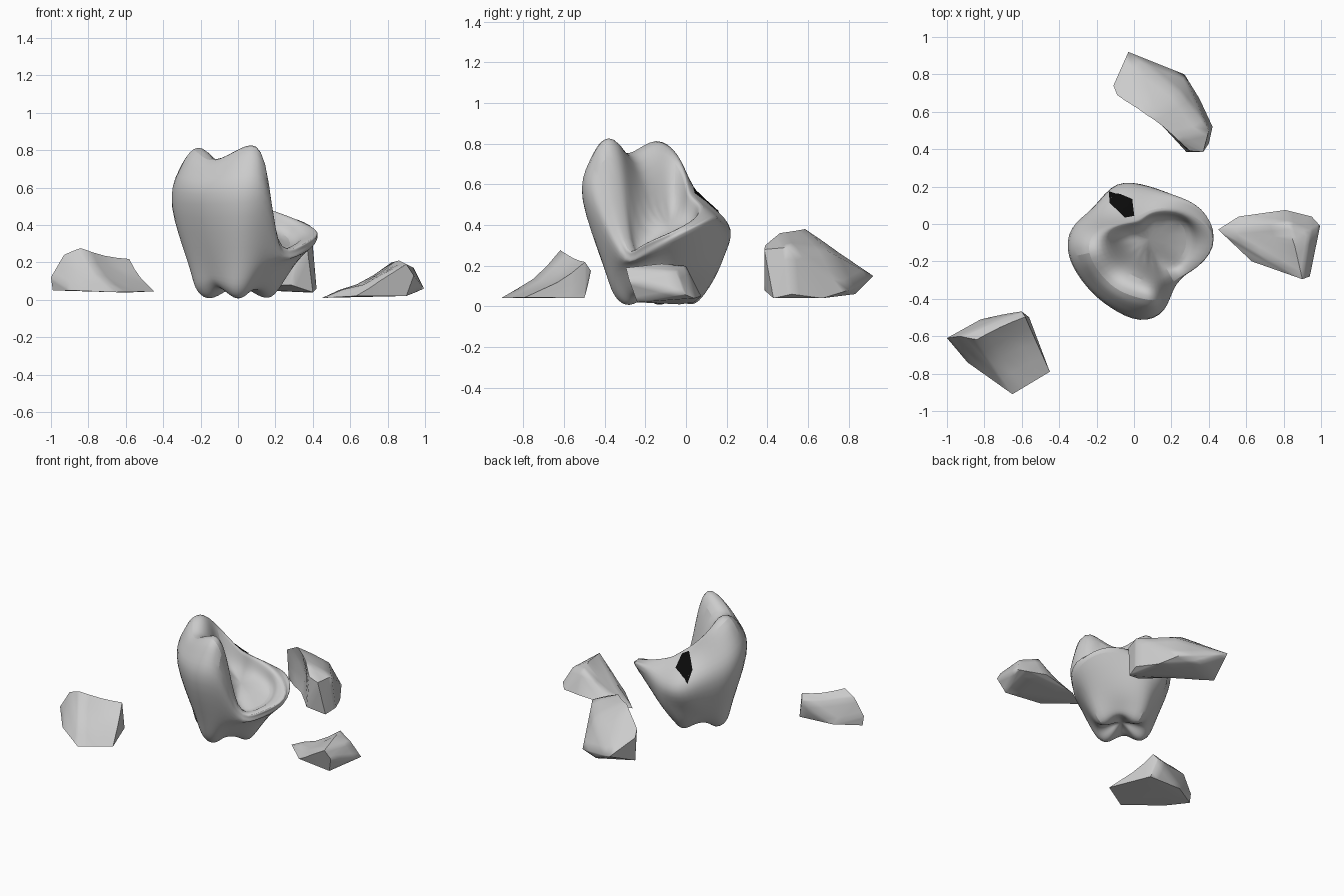
import bpy, bmesh
from math import radians, cos, sin
from mathutils import Vector
from mathutils.bvhtree import BVHTree

if "Cube" in bpy.data.objects:
    bpy.data.objects.remove(bpy.data.objects["Cube"], do_unlink=True)


def make_material(name, colour):
    mat = bpy.data.materials.new(name)
    mat.use_nodes = True
    mat.diffuse_color = colour
    mat.node_tree.nodes["Principled BSDF"].inputs["Base Color"].default_value = colour
    return mat


def add_object(name, bm, mat, angle):
    bmesh.ops.recalc_face_normals(bm, faces=bm.faces)
    mesh = bpy.data.meshes.new(name)
    bm.to_mesh(mesh)
    bm.free()
    obj = bpy.data.objects.new(name, mesh)
    bpy.context.collection.objects.link(obj)
    mesh.materials.append(mat)
    bpy.ops.object.select_all(action="DESELECT")
    obj.select_set(True)
    bpy.context.view_layer.objects.active = obj
    bpy.ops.object.shade_smooth_by_angle(angle=radians(angle))
    return obj


def tighten(obj, rounds, strength):
    """Move the cage outwards so the smoothed surface runs through its points."""
    targets = [v.co.copy() for v in obj.data.vertices]
    for _ in range(rounds):
        graph = bpy.context.evaluated_depsgraph_get()
        smooth = obj.evaluated_get(graph).data.vertices
        offsets = [t - smooth[i].co for i, t in enumerate(targets)]
        for v, offset in zip(obj.data.vertices, offsets):
            v.co += offset * strength
        obj.data.update()
        obj.update_tag()
        bpy.context.view_layer.update()


def polar(centre, angle, radius, height):
    a = radians(angle)
    return centre + Vector((cos(a) * radius, sin(a) * radius, height))


def add_chip(name, points, centre, reach, push):
    """Shard wrapped around its corners, with one shallow hollow pressed in."""
    bm = bmesh.new()
    for p in points:
        bm.verts.new(p)
    bmesh.ops.convex_hull(bm, input=bm.verts)
    loose = [v for v in bm.verts if not v.link_faces]
    bmesh.ops.delete(bm, geom=loose, context="VERTS")
    bmesh.ops.subdivide_edges(bm, edges=bm.edges, cuts=3, use_grid_fill=True)
    for v in bm.verts:
        near = 1 - (v.co - Vector(centre)).length_squared / reach ** 2
        if near > 0 and v.co.z > .055:
            v.co += Vector(push) * near ** 2
    add_object(name, bm, enamel, 55)


enamel = make_material("grey enamel", (0.6, 0.6, 0.6, 1))
decay = make_material("black decay", (0.003, 0.003, 0.003, 1))

# Broken tooth: one row per direction around the bowl
# angle, bulge radius and height, rim radius and height, inner radius and height
SECTIONS = [
    (0, .34, .31, .35, .36, .2, .3),
    (30, .32, .39, .26, .43, .19, .35),
    (60, .27, .4, .19, .48, .13, .4),
    (90, .28, .35, .15, .51, .1, .43),
    (120, .35, .35, .13, .55, .08, .45),
    (150, .34, .4, .19, .62, .11, .49),
    (172, .42, .46, .29, .74, .15, .51),
    (193, .44, .52, .33, .81, .14, .52),
    (218, .42, .52, .32, .75, .12, .5),
    (240, .42, .52, .32, .76, .12, .48),
    (263, .44, .52, .32, .81, .14, .45),
    (282, .39, .5, .33, .74, .16, .37),
    (300, .28, .24, .26, .31, .18, .29),
    (330, .29, .24, .3, .3, .2, .28),
]
BOWL = Vector((.08, -.08, 0))
ROOT = Vector((0, -.13, 0))

bm = bmesh.new()
loops = []
for ang, rb, zb, rr, zr, ri, zi in SECTIONS:
    lobe = cos(4 * radians(ang))
    column = [
        polar(ROOT, ang, .09, .05 - .02 * lobe),
        polar(ROOT, ang, .155 + .01 * lobe, .035 - .03 * lobe),
        polar(ROOT, ang, .21 + .02 * lobe, .085 - .02 * lobe),
        polar(ROOT.lerp(BOWL, .3), ang, .27 + .02 * lobe, .2),
        polar(BOWL, ang, rb, zb),
        polar(BOWL, ang, rb * .65 + rr * .35, zb * .4 + zr * .6),
        polar(BOWL, ang, rr, zr),
        polar(BOWL, ang, rr * .45 + ri * .55, zr * .85 + zi * .15),
        polar(BOWL, ang, ri, zi),
    ]
    loops.append([bm.verts.new(p) for p in column])
bottom = bm.verts.new(ROOT + Vector((0, 0, .08)))
floor = bm.verts.new(BOWL + Vector((0, 0, .38)))
for here, there in zip(loops, loops[1:] + loops[:1]):
    for k in range(len(here) - 1):
        bm.faces.new((here[k], there[k], there[k + 1], here[k + 1]))
    bm.faces.new((bottom, there[0], here[0]))
    bm.faces.new((here[-1], there[-1], floor))
tooth = add_object("broken_tooth", bm, enamel, 55)
sub = tooth.modifiers.new("Smooth form", "SUBSURF")
sub.levels = sub.render_levels = 2
tighten(tooth, 3, .7)
bpy.ops.object.modifier_apply(modifier=sub.name)

# Decay spot: thin plate laid on the back slope
tree = BVHTree.FromPolygons([v.co for v in tooth.data.vertices],
                            [p.vertices for p in tooth.data.polygons])
outline = [(-.13, .17), (-.07, .155), (-.01, .13), (0, .04),
           (-.05, .03), (-.09, .07), (-.13, .11)]
middle = Vector((-.06, .1))
bm = bmesh.new()
rings = []
for scale in (.01, .35, .7, 1):
    ring = []
    for p in outline:
        q = middle.lerp(Vector(p), scale)
        hit, normal, _, _ = tree.ray_cast(Vector((q.x, q.y, 2)), Vector((0, 0, -1)))
        ring.append(bm.verts.new(hit + normal * .006))
    rings.append(ring)
for inner, outer in zip(rings, rings[1:]):
    for k in range(len(outline)):
        j = (k + 1) % len(outline)
        bm.faces.new((inner[k], inner[j], outer[j], outer[k]))
bm.faces.new(rings[0])
add_object("decay_spot", bm, decay, 40)

# Loose chips
add_chip("front_chip", [
    (-.84, -.62, .28), (-.93, -.6, .24), (-.58, -.5, .225), (-.6, -.47, .18),
    (-.56, -.5, .04), (-.82, -.51, .05), (-1, -.61, .12), (-.99, -.61, .05),
    (-.89, -.74, .05), (-.65, -.91, .04), (-.45, -.79, .045)],
    centre=(-.66, -.68, .16), reach=.27, push=(-.01, .02, -.04))
add_chip("back_chip", [
    (.3, .39, .3), (.37, .385, .28), (.28, .385, .08), (.4, .43, .04),
    (.42, .52, .06), (.4, .5, .29), (.22, .46, .36), (.06, .58, .38),
    (-.09, .69, .28), (-.11, .74, .24), (-.09, .71, .06), (-.03, .92, .15),
    (.14, .83, .06), (.27, .8, .08), (.35, .67, .04), (.24, .7, .27)],
    centre=(.1, .53, .2), reach=.24, push=(.03, .04, 0))
add_chip("side_chip", [
    (.9, -.295, .19), (.86, -.12, .21), (.82, 0, .2), (.94, -.05, .17),
    (.81, .075, .05), (.95, .04, .04), (.995, -.01, .06), (.94, -.28, .13),
    (.63, -.2, .02), (.45, -.03, .01), (.56, .04, .02), (.9, -.24, .02)],
    centre=(.68, -.07, .11), reach=.2, push=(0, 0, -.03))
